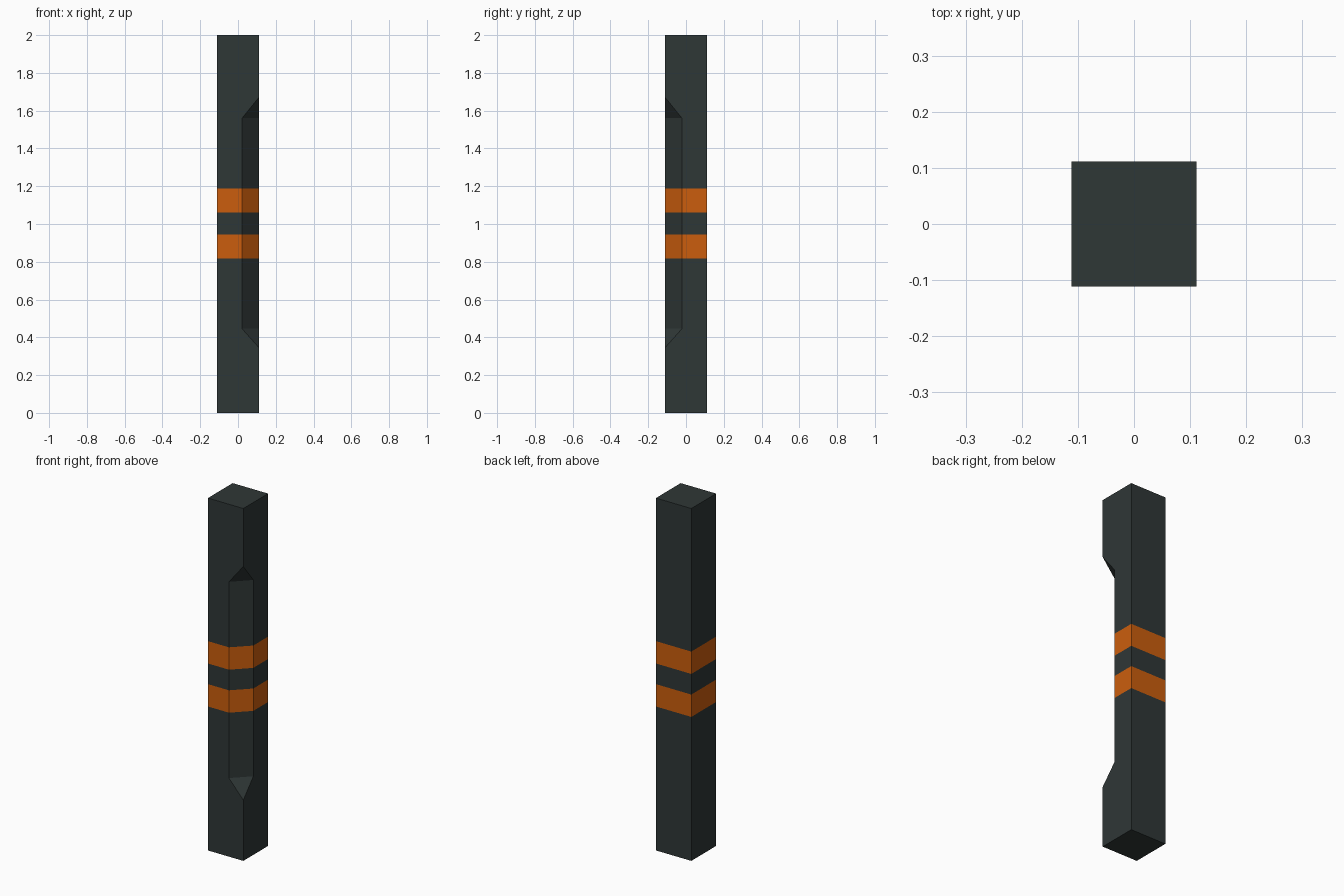
import bpy, bmesh

if "Cube" in bpy.data.objects:
    bpy.data.objects.remove(bpy.data.objects["Cube"])

H = 0.111          # half width of the square post
CUT = 0.09         # width of the corner cut along each face
BANDS = [(0.817, 0.944), (1.061, 1.188)]


def material(name, rgb):
    m = bpy.data.materials.new(name)
    m.diffuse_color = (*rgb, 1)
    m.use_nodes = True
    m.node_tree.nodes["Principled BSDF"].inputs["Base Color"].default_value = m.diffuse_color
    return m


# heights and corner cut of each ring, bottom to top
levels = [(0, 0), (0.345, 0), (0.446, CUT)]
levels += [(z, CUT) for band in BANDS for z in band]
levels += [(1.56, CUT), (1.671, 0), (2, 0)]

# stacked rings, with the front right corner cut away
bm = bmesh.new()
rings = []
for z, c in levels:
    pts = [(-H, -H), (H - c, -H), (H, c - H), (H, H), (-H, H)]
    rings.append([bm.verts.new((x, y, z)) for x, y in pts])
for a, b in zip(rings, rings[1:]):
    for i in range(5):
        j = (i + 1) % 5
        bm.faces.new((a[i], a[j], b[j], b[i]))
bm.faces.new(rings[0][::-1])
bm.faces.new(rings[-1])
bmesh.ops.remove_doubles(bm, verts=bm.verts, dist=1e-5)
bmesh.ops.recalc_face_normals(bm, faces=bm.faces)

# orange bands by height
for f in bm.faces:
    z = f.calc_center_median().z
    f.material_index = int(any(lo < z < hi for lo, hi in BANDS))

mesh = bpy.data.meshes.new("post")
bm.to_mesh(mesh)
bm.free()
mesh.materials.append(material("dark slate", (0.028, 0.038, 0.037)))
mesh.materials.append(material("orange", (0.60, 0.111, 0.004)))
post = bpy.data.objects.new("post", mesh)
bpy.context.collection.objects.link(post)
